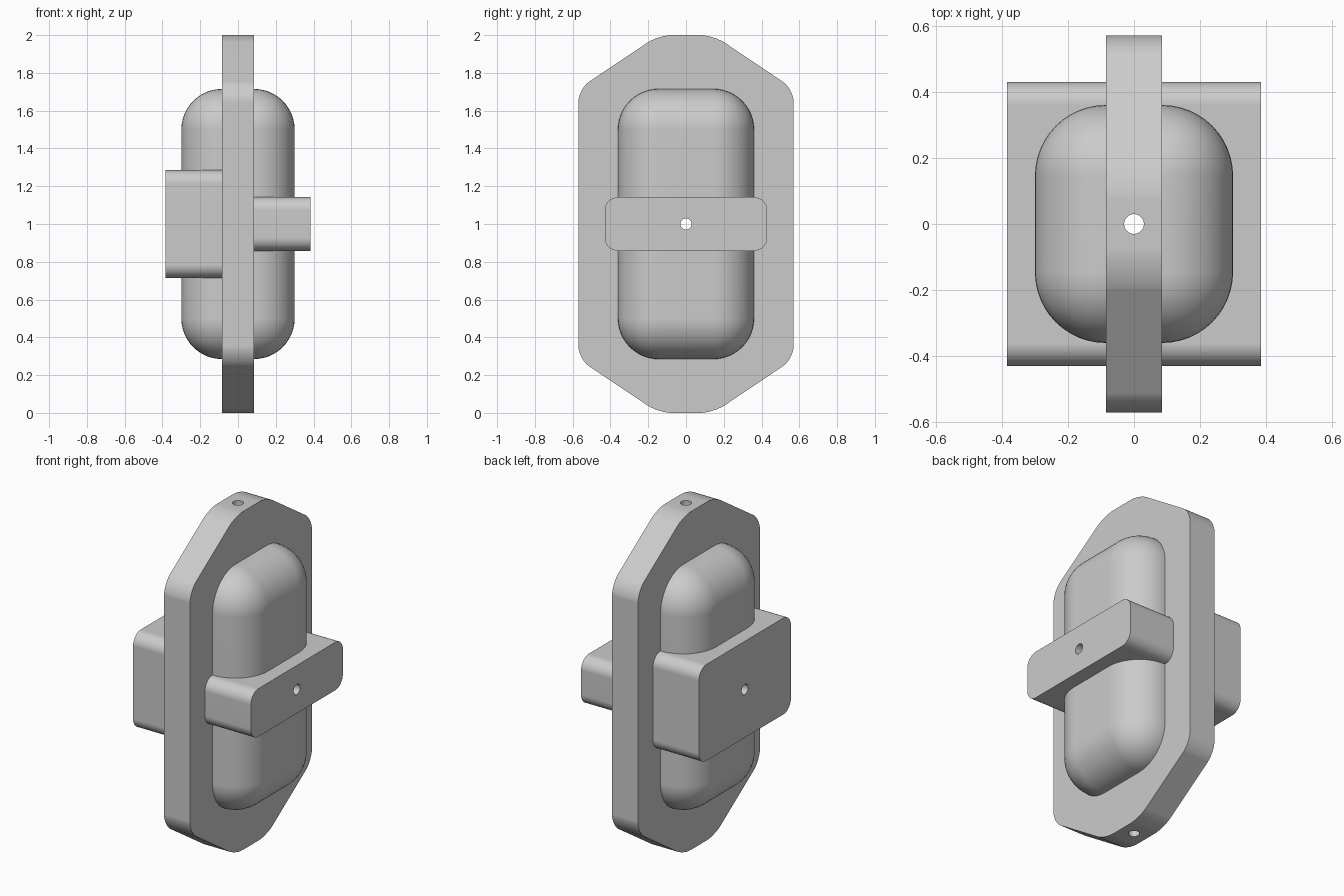
import bpy
import bmesh
import math

if "Cube" in bpy.data.objects:
    bpy.data.objects.remove(bpy.data.objects["Cube"], do_unlink=True)

grey = bpy.data.materials.new("plain grey")
grey.use_nodes = True
grey.diffuse_color = (0.6, 0.6, 0.6, 1)
grey.node_tree.nodes["Principled BSDF"].inputs["Base Color"].default_value = (0.6, 0.6, 0.6, 1)

MID = 1.0          # height of the centre
PLATE = 0.085      # half thickness of the plate


def prism(name, outline, x0, x1, radius, segments, every_edge=False):
    """Extrude a (y, z) outline along x and round its edges."""
    bm = bmesh.new()
    face = bm.faces.new([bm.verts.new((x0, y, z)) for y, z in outline])
    new = bmesh.ops.extrude_face_region(bm, geom=[face])["geom"]
    verts = [g for g in new if isinstance(g, bmesh.types.BMVert)]
    bmesh.ops.translate(bm, verts=verts, vec=(x1 - x0, 0, 0))
    bmesh.ops.recalc_face_normals(bm, faces=bm.faces)
    edges = [e for e in bm.edges
             if every_edge or abs(e.verts[0].co.x - e.verts[1].co.x) > 0.01]
    bmesh.ops.bevel(bm, geom=edges, offset=radius, offset_type='OFFSET',
                    segments=segments, profile=0.5, affect='EDGES')
    mesh = bpy.data.meshes.new(name)
    bm.to_mesh(mesh)
    bm.free()
    mesh.materials.append(grey)
    obj = bpy.data.objects.new(name, mesh)
    bpy.context.collection.objects.link(obj)
    return obj


def rectangle(half_y, half_z):
    return [(-half_y, MID - half_z), (half_y, MID - half_z),
            (half_y, MID + half_z), (-half_y, MID + half_z)]


def bore(name, rotation):
    bpy.ops.mesh.primitive_cylinder_add(vertices=32, radius=0.03, depth=3,
                                        location=(0, 0, MID), rotation=rotation)
    obj = bpy.context.object
    obj.name = name
    obj.hide_render = True
    obj.data.materials.append(grey)
    return obj


# Eight-sided upright plate with softened corners
half = [(0.145, 0), (0.57, 0.285), (0.57, 1.715), (0.145, 2)]
octagon = half + [(-y, z) for y, z in reversed(half)]
plate = prism("centre_plate", octagon, -PLATE, PLATE, 0.07, 6)

# Rounded body through the plate, and a block on each side
body = prism("rounded_body", rectangle(0.36, 0.715), -0.3, 0.3, 0.215, 12, True)
small = prism("narrow_block", rectangle(0.43, 0.142), 0.05, 0.385, 0.07, 8)
large = prism("wide_block", rectangle(0.43, 0.285), -0.385, -0.05, 0.07, 8)

# Crossing bores, sideways and upright
side_bore = bore("side_bore_cutter", (0, math.pi / 2, 0))
upright_bore = bore("upright_bore_cutter", (0, 0, 0))

cuts = {plate: (side_bore, upright_bore), body: (side_bore, upright_bore),
        small: (side_bore,), large: (side_bore,)}
for part, cutters in cuts.items():
    bpy.ops.object.select_all(action='DESELECT')
    part.select_set(True)
    bpy.context.view_layer.objects.active = part
    for cutter in cutters:
        mod = part.modifiers.new("bore", 'BOOLEAN')
        mod.operation = 'DIFFERENCE'
        mod.solver = 'EXACT'
        mod.object = cutter
        bpy.ops.object.modifier_apply(modifier=mod.name)
    bpy.ops.object.shade_smooth_by_angle(angle=math.radians(32))
    weighted = part.modifiers.new("even_normals", 'WEIGHTED_NORMAL')
    weighted.keep_sharp = True

for cutter in (side_bore, upright_bore):
    bpy.data.objects.remove(cutter, do_unlink=True)
